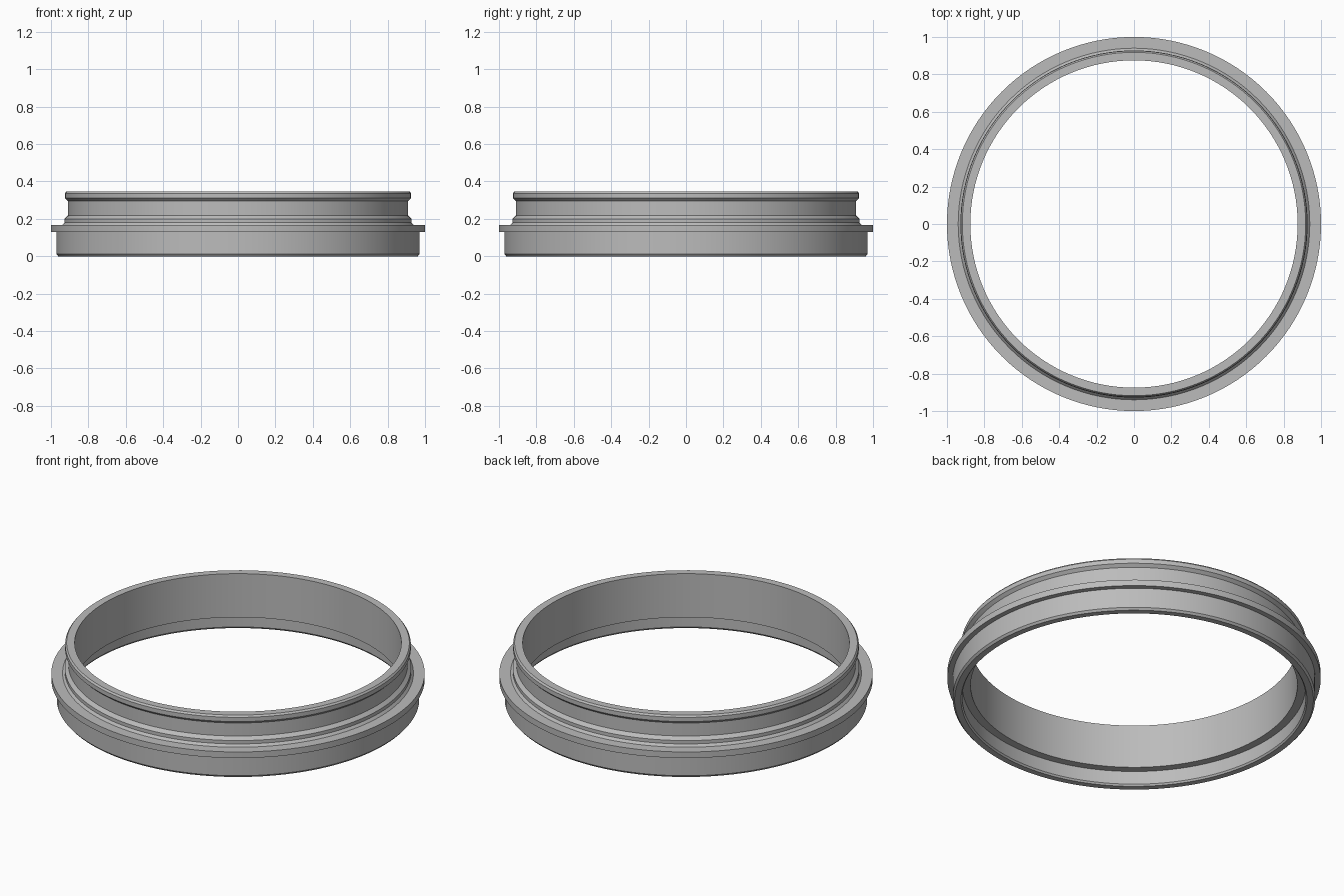
import bpy
import bmesh
import math
from mathutils import Vector

cube = bpy.data.objects.get("Cube")
if cube:
    bpy.data.objects.remove(cube, do_unlink=True)

SEGMENTS = 128

# Single plain grey
grey = bpy.data.materials.new("satin_grey")
grey.use_nodes = True
colour = (0.5, 0.5, 0.5, 1.0)
grey.diffuse_color = colour
grey.node_tree.nodes["Principled BSDF"].inputs["Base Color"].default_value = colour

# Ring cross-section as (radius, height), counter-clockwise from the foot
foot = [(0.927, 0), (0.961, 0), (0.971, 0.012)]
flange = [(0.971, 0.13), (1.0, 0.13), (1.0, 0.166), (0.94, 0.166)]
shoulder = [(0.928, 0.18), (0.928, 0.2), (0.909, 0.218)]
groove_and_lip = [(0.909, 0.295), (0.926, 0.311), (0.926, 0.336), (0.918, 0.346)]
bore = [(0.875, 0.346), (0.875, 0.088), (0.92, 0.088), (0.92, 0.01)]
profile = foot + flange + shoulder + groove_and_lip + bore

# Turn the closed section around the vertical axis
bm = bmesh.new()
verts = [bm.verts.new((r, 0, z)) for r, z in profile]
edges = [bm.edges.new((a, b)) for a, b in zip(verts, verts[1:] + verts[:1])]
bmesh.ops.spin(bm, geom=verts + edges, cent=Vector(), axis=Vector((0, 0, 1)),
               angle=math.tau, steps=SEGMENTS, use_merge=False)
bmesh.ops.remove_doubles(bm, verts=bm.verts, dist=0.0005)
bmesh.ops.recalc_face_normals(bm, faces=bm.faces)
mesh = bpy.data.meshes.new("adapter_ring")
bm.to_mesh(mesh)
bm.free()

ring = bpy.data.objects.new("adapter_ring", mesh)
mesh.materials.append(grey)
bpy.context.collection.objects.link(ring)

# Smooth around the ring, crisp at the steps
bpy.ops.object.select_all(action="DESELECT")
ring.select_set(True)
bpy.context.view_layer.objects.active = ring
bpy.ops.object.shade_smooth_by_angle(angle=math.radians(25))
